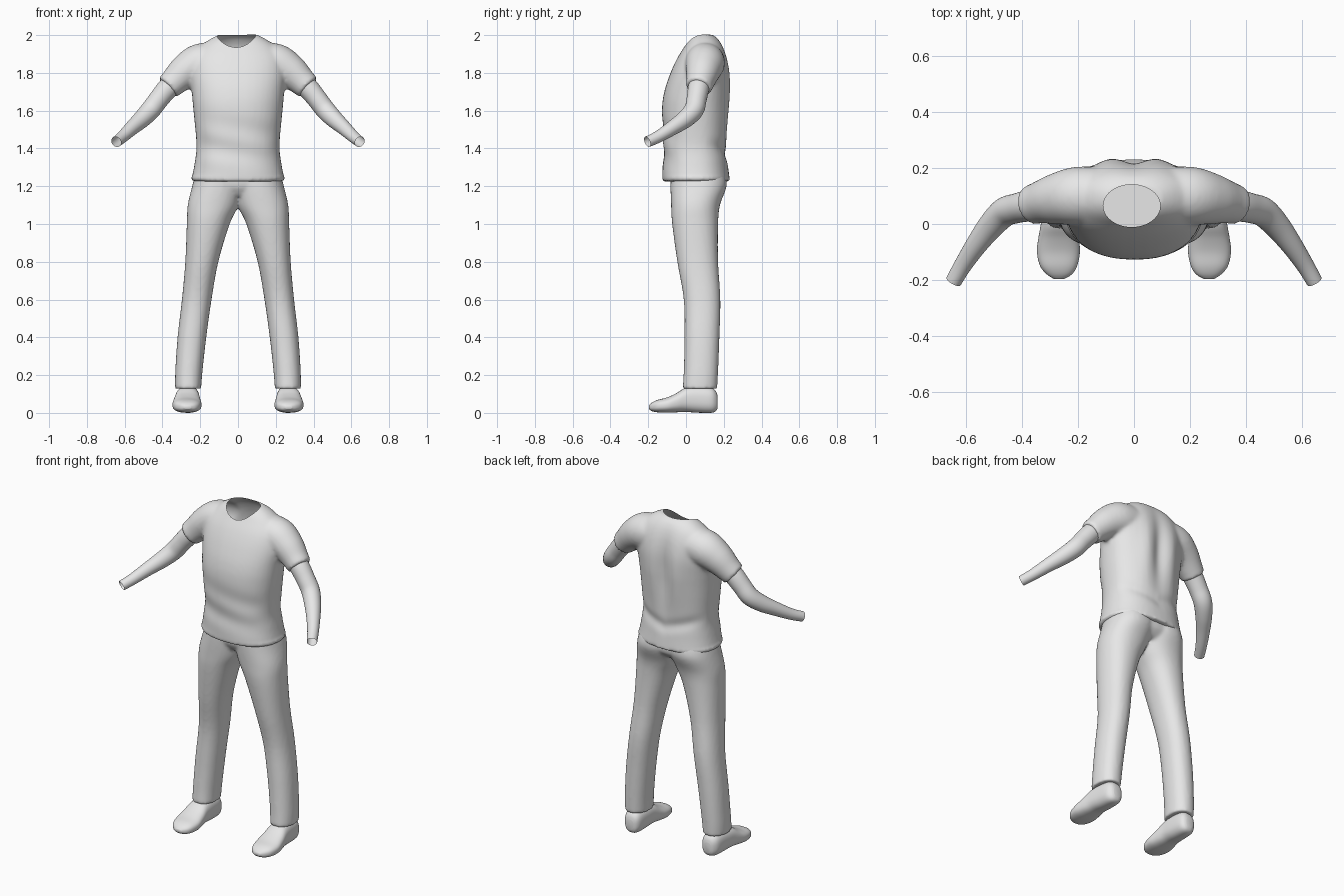
import bpy, bmesh, math
from mathutils import Vector

if "Cube" in bpy.data.objects:
    bpy.data.objects.remove(bpy.data.objects["Cube"])

grey = bpy.data.materials.new("plain grey")
grey.diffuse_color = (0.8, 0.8, 0.8, 1)
grey.use_nodes = True
grey.node_tree.nodes["Principled BSDF"].inputs["Base Color"].default_value = grey.diffuse_color
N = 40


def smooth_rows(rows, steps=5):
    """Catmull-Rom interpolation between rows of numbers."""
    out = []
    for i in range(len(rows) - 1):
        a, b, c, d = rows[max(i - 1, 0)], rows[i], rows[i + 1], rows[min(i + 2, len(rows) - 1)]
        for k in range(steps):
            t = k / steps
            out.append([0.5 * (2 * q + (r - p) * t + (2 * p - 5 * q + 4 * r - s) * t * t
                               + (3 * q - p - 3 * r + s) * t ** 3)
                        for p, q, r, s in zip(a, b, c, d)])
    out.append(list(rows[-1]))
    return out


def oval(a0, a1, b0, b1, power):
    """Superellipse filling the box a0..a1, b0..b1."""
    pts = []
    for i in range(N):
        c, s = math.cos(2 * math.pi * i / N), math.sin(2 * math.pi * i / N)
        pts.append(((a0 + a1) / 2 + (a1 - a0) / 2 * math.copysign(abs(c) ** (2 / power), c),
                    (b0 + b1) / 2 + (b1 - b0) / 2 * math.copysign(abs(s) ** (2 / power), s)))
    return pts


def skin(bm, rings, cap_end=True):
    loops = [[bm.verts.new(p) for p in ring] for ring in rings]
    for a, b in zip(loops, loops[1:]):
        for i in range(N):
            bm.faces.new((a[i], a[(i + 1) % N], b[(i + 1) % N], b[i]))
    bm.faces.new(loops[0])
    if cap_end:
        bm.faces.new(loops[-1])


def upright(bm, rows, power=2.3, side=1):
    """Rows of z, x0, x1, y0, y1."""
    skin(bm, [[(side * x, y, z) for x, y in oval(x0, x1, y0, y1, power)]
              for z, x0, x1, y0, y1 in smooth_rows(rows)])


def tube(bm, rows, side=1, cap_end=True):
    """Rows of x, y, z, radius."""
    pts = smooth_rows(rows)
    rings = []
    for i, (x, y, z, r) in enumerate(pts):
        t = (Vector(pts[min(i + 1, len(pts) - 1)][:3]) - Vector(pts[max(i - 1, 0)][:3])).normalized()
        u = t.cross(Vector((0, 1, 0))).normalized()
        v = t.cross(u)
        ring = [Vector((x, y, z)) + u * a + v * b for a, b in oval(-r, r, -r, r, 2)]
        rings.append([(side * p.x, p.y, p.z) for p in ring])
    skin(bm, rings, cap_end)


def finish(name, bm):
    bmesh.ops.recalc_face_normals(bm, faces=bm.faces[:])
    me = bpy.data.meshes.new(name)
    bm.to_mesh(me)
    bm.free()
    me.materials.append(grey)
    ob = bpy.data.objects.new(name, me)
    bpy.context.collection.objects.link(ob)
    me.shade_smooth()
    return ob


def apply(ob, kind, **settings):
    mod = ob.modifiers.new(kind, kind)
    for k, v in settings.items():
        setattr(mod, k, v)
    bpy.context.view_layer.objects.active = ob
    bpy.ops.object.modifier_apply(modifier=mod.name)


def fuse(ob, iterations):
    """Blend overlapping pieces into one cloth surface."""
    apply(ob, 'REMESH', mode='VOXEL', voxel_size=0.01, use_smooth_shade=True)
    apply(ob, 'SMOOTH', factor=0.5, iterations=iterations)


def bump(v, centre, width):
    return math.exp(-((v - centre) / width) ** 2)


# Shirt: torso and both short sleeves
bm = bmesh.new()
upright(bm, [(z, -w, w, y0, y1) for z, w, y0, y1 in [
    (1.225, .240, -.125, .232), (1.25, .243, -.125, .230), (1.32, .230, -.122, .222),
    (1.42, .220, -.118, .215), (1.6, .236, -.127, .222), (1.7, .245, -.115, .227),
    (1.8, .255, -.082, .227), (1.88, .245, -.045, .215), (1.94, .20, -.008, .195),
    (1.98, .145, .018, .170), (2.003, .10, .045, .14)]])
for s in (-1, 1):
    tube(bm, [(.10, .10, 1.86, .10), (.20, .10, 1.85, .105), (.275, .09, 1.81, .092),
              (.335, .077, 1.757, .076), (.372, .066, 1.722, .069)], s)
shirt = finish("shirt", bm)
fuse(shirt, 8)

# Soft cloth folds on the back, waist and hem
for v in shirt.data.vertices:
    x, y, z = v.co
    if abs(x) < .26:
        back = max(0, min(1, (y - .1) / .08))
        front = max(0, min(1, -y / .08))
        v.co.y += back * (.012 * bump(abs(x), .09, .05) - .016 * bump(x, 0, .04)) * bump(z, 1.68, .2)
        v.co.y -= back * .010 * bump(z - .3 * abs(x), 1.36, .035)
        v.co.y += front * .004 * math.sin(z * 38 + x * 9) * bump(z, 1.42, .13)
        if z < 1.3:
            v.co.x *= 1 + .02 * bump(z, 1.243, .012)

# Neck opening: cut a well, then remove its walls and floor
NX, NY, RX, RY = -.008, .065, .102, .076
bm = bmesh.new()
skin(bm, [[(x, y, z) for x, y in oval(NX - RX, NX + RX, NY - RY, NY + RY, 2)] for z in (1.86, 2.1)])
cutter = finish("neck_cutter", bm)
cutter.hide_render = True
apply(shirt, 'BOOLEAN', operation='DIFFERENCE', solver='EXACT', object=cutter)
bpy.data.objects.remove(cutter)
bm = bmesh.new()
bm.from_mesh(shirt.data)
well = [f for f in bm.faces if all(
    v.co.z > 1.8 and ((v.co.x - NX) / RX) ** 2 + ((v.co.y - NY) / RY) ** 2 < 1.002 for v in f.verts)]
bmesh.ops.delete(bm, geom=well, context='FACES')
bm.to_mesh(shirt.data)
bm.free()
shirt.data.shade_smooth()

# Trousers: hips and two legs
bm = bmesh.new()
upright(bm, [(1.15, -.20, .20, -.045, .165), (1.2, -.235, .235, -.075, .205), (1.28, -.22, .22, -.08, .20)])
for s in (-1, 1):
    upright(bm, [(.128, .195, .333, -.018, .165), (.22, .188, .332, -.012, .17),
                 (.4, .168, .320, -.008, .177), (.6, .140, .297, -.012, .182),
                 (.8, .104, .279, -.046, .170), (1.0, .044, .271, -.073, .170),
                 (1.1, -.004, .266, -.079, .180), (1.2, -.03, .243, -.082, .215),
                 (1.27, -.03, .225, -.08, .205)], 2.2, s)
trousers = finish("trousers", bm)
fuse(trousers, 5)

for s, label in ((-1, "right"), (1, "left")):
    # Bare arm, open at the wrist
    bm = bmesh.new()
    tube(bm, [(.32, .078, 1.77, .056), (.375, .066, 1.715, .056), (.42, .056, 1.66, .053),
              (.463, .042, 1.604, .052), (.51, -.005, 1.555, .047), (.56, -.07, 1.51, .039),
              (.61, -.145, 1.463, .032), (.645, -.205, 1.435, .029)], s, False)
    finish(label + "_arm", bm)

    # Shoe, lofted from heel to toe
    bm = bmesh.new()
    rows = [(.168, .24, .285, .03, .09), (.158, .222, .302, .012, .118), (.13, .21, .318, .003, .138),
            (.06, .205, .326, .004, .145), (.0, .203, .333, .008, .138), (-.05, .197, .342, .006, .108),
            (-.10, .193, .347, .004, .085), (-.15, .203, .336, .006, .072),
            (-.18, .222, .312, .012, .058), (-.197, .25, .285, .024, .042)]
    skin(bm, [[(s * x, y, max(z, .003)) for x, z in oval(x0, x1, z0, z1, 2.5)]
              for y, x0, x1, z0, z1 in smooth_rows(rows)])
    shoe = finish(label + "_shoe", bm)
    apply(shoe, 'SMOOTH', factor=0.5, iterations=2)
    low = min(v.co.z for v in shoe.data.vertices)
    for v in shoe.data.vertices:
        v.co.z -= low
